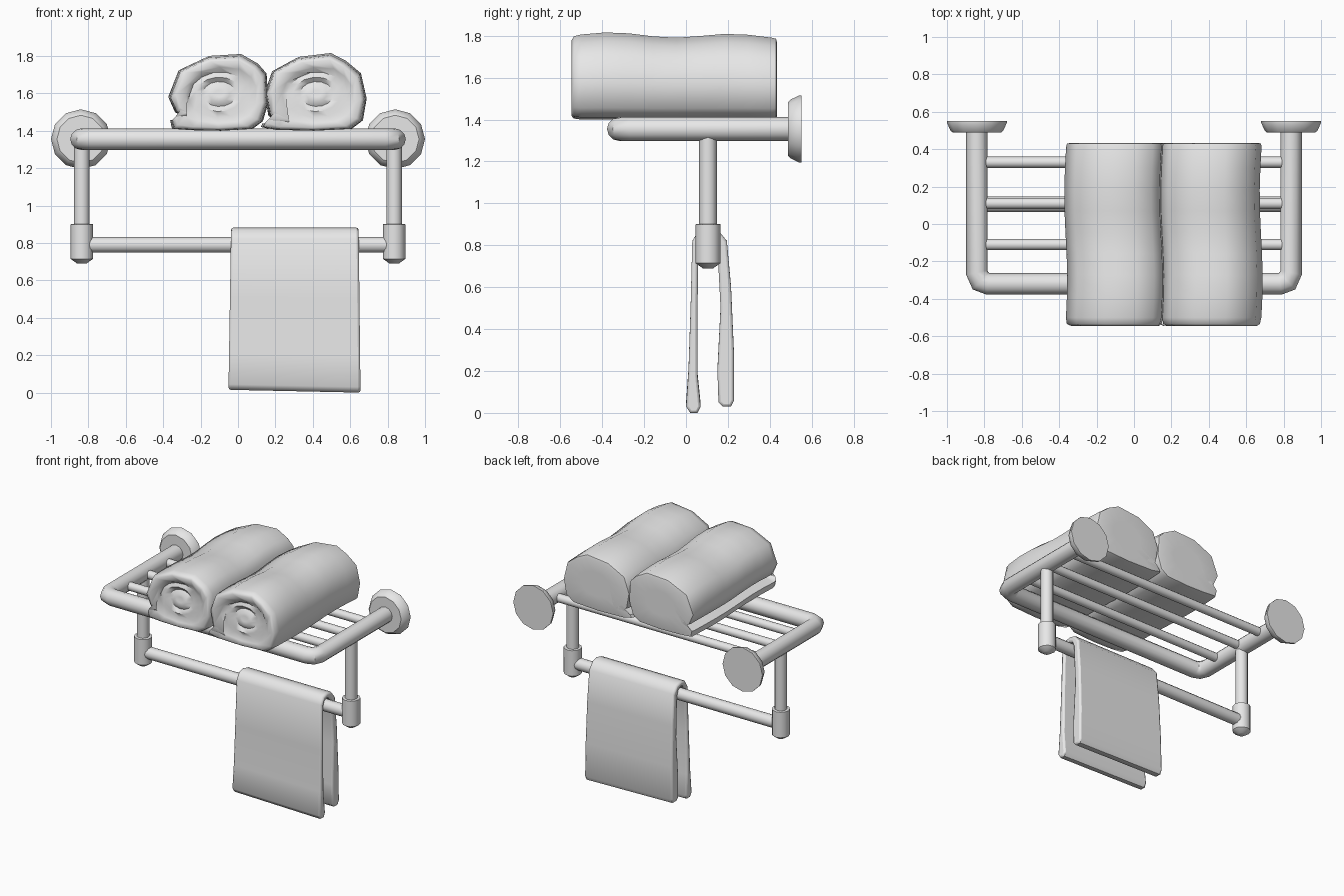
import bpy, bmesh, math
from mathutils import Vector

if "Cube" in bpy.data.objects:
    bpy.data.objects.remove(bpy.data.objects["Cube"])

grey = bpy.data.materials.new("light grey")
grey.diffuse_color = (0.8, 0.8, 0.8, 1)
grey.use_nodes = True
grey.node_tree.nodes["Principled BSDF"].inputs["Base Color"].default_value = grey.diffuse_color


def loft(name, rings, angle=40):
    """Skin a list of equal-length point rings and cap both ends."""
    bm = bmesh.new()
    loops = [[bm.verts.new(p) for p in ring] for ring in rings]
    for a, b in zip(loops, loops[1:]):
        n = len(a)
        for i in range(n):
            j = (i + 1) % n
            bm.faces.new((a[i], a[j], b[j], b[i]))
    bm.faces.new(loops[0][::-1])
    bm.faces.new(loops[-1])
    bmesh.ops.recalc_face_normals(bm, faces=bm.faces)
    mesh = bpy.data.meshes.new(name)
    bm.to_mesh(mesh)
    bm.free()
    ob = bpy.data.objects.new(name, mesh)
    bpy.context.collection.objects.link(ob)
    mesh.materials.append(grey)
    bpy.ops.object.select_all(action='DESELECT')
    bpy.context.view_layer.objects.active = ob
    ob.select_set(True)
    bpy.ops.object.shade_smooth_by_angle(angle=math.radians(angle))
    return ob


def tube(name, path, r, sides=12):
    """Mitred round tube along a horizontal path."""
    pts = [Vector(p) for p in path]
    up, rings = Vector((0, 0, 1)), []
    for i, p in enumerate(pts):
        d0 = (p - pts[i - 1]).normalized() if i else (pts[1] - p).normalized()
        d1 = (pts[i + 1] - p).normalized() if i < len(pts) - 1 else d0
        t = (d0 + d1).normalized()
        side = t.cross(up) / t.dot(d0)
        angles = [2 * math.pi * k / sides for k in range(sides)]
        rings.append([p + r * (side * math.cos(a) + up * math.sin(a)) for a in angles])
    return loft(name, rings)


def lathe(name, origin, profile, axis, sides=12):
    """Turn (radius, distance) pairs about the y or z axis."""
    rings = []
    for r, t in profile:
        ring = []
        for k in range(sides):
            a = 2 * math.pi * k / sides
            u, v = r * math.cos(a), r * math.sin(a)
            ring.append(Vector(origin) + Vector((u, t, v) if axis == 'y' else (u, v, t)))
        rings.append(ring)
    return loft(name, rings)


# Shelf frame: one bent tube, plus the three slats
Z = 1.355
half = [(0.84, 0.51), (0.84, -0.26), (0.82, -0.305), (0.78, -0.32)]
path = [(-x, y, Z) for x, y in half] + [(x, y, Z) for x, y in reversed(half)]
tube("shelf_frame", path, 0.057)
for i, y in enumerate((-0.11, 0.11, 0.33)):
    tube(f"shelf_slat_{i + 1}", [(-0.82, y, Z), (0.82, y, Z)], 0.03)

# Wall flanges, hanging posts and end sockets on both sides
for side, s in (("left", -1), ("right", 1)):
    lathe(f"wall_flange_{side}", (s * 0.84, 0, Z),
          [(0.128, 0.488), (0.14, 0.498), (0.16, 0.54), (0.16, 0.552)], 'y')
    lathe(f"post_{side}", (s * 0.835, 0.105, 0), [(0.042, 0.86), (0.042, 1.34)], 'z')
    lathe(f"socket_{side}", (s * 0.835, 0.105, 0),
          [(0.025, 0.69), (0.06, 0.715), (0.06, 0.90), (0.05, 0.902)], 'z')

# Lower towel bar
tube("towel_bar", [(-0.82, 0.105, 0.79), (0.82, 0.105, 0.79)], 0.042)

# Towel draped over the bar: (y, z) outline pulled along x
drape = [(0, 0.03), (0.02, 0), (0.055, 0), (0.07, 0.03), (0.055, 0.18), (0.055, 0.5),
         (0.06, 0.8), (0.075, 0.835), (0.105, 0.845), (0.135, 0.83), (0.15, 0.79),
         (0.165, 0.5), (0.15, 0.2), (0.155, 0.05), (0.175, 0.03), (0.215, 0.03),
         (0.23, 0.06), (0.228, 0.3), (0.215, 0.6), (0.195, 0.82), (0.155, 0.87),
         (0.105, 0.882), (0.06, 0.87), (0.03, 0.82), (0.022, 0.5), (0.012, 0.2)]
rings = []
for k in range(7):
    f = k / 6
    ring = []
    for y, z in drape:
        low = 1 - z / 0.882
        x0, x1 = -0.037 - 0.014 * low, 0.645 + 0.01 * low
        ring.append((x0 + (x1 - x0) * f, y, z + 0.015 * low * (1 - f)))
    rings.append(ring)
towel = loft("hanging_towel", rings, 60)
bevel = towel.modifiers.new("soft edges", 'BEVEL')
bevel.width, bevel.segments = 0.012, 2
bevel.limit_method, bevel.angle_limit = 'ANGLE', math.radians(65)

# Rolled towels: (x, z) outlines with a loose flap at the lower left
left_roll = [(-0.345, 1.41), (-0.25, 1.403), (-0.1, 1.4), (0.07, 1.41), (0.125, 1.45),
             (0.155, 1.55), (0.145, 1.7), (0.1, 1.75), (0.01, 1.8), (-0.16, 1.79),
             (-0.31, 1.72), (-0.365, 1.58), (-0.33, 1.5), (-0.28, 1.475), (-0.355, 1.455)]
right_roll = [(0.13, 1.42), (0.2, 1.405), (0.4, 1.4), (0.6, 1.41), (0.66, 1.455),
              (0.68, 1.57), (0.65, 1.7), (0.57, 1.765), (0.49, 1.805), (0.32, 1.785),
              (0.19, 1.715), (0.15, 1.6), (0.17, 1.48), (0.27, 1.43), (0.14, 1.44)]


def roll(name, outline, cx, cz):
    n = len(outline)

    def ring(y, scale, round_off=0.0, swirl=0.0):
        sway = 0.008 * math.sin(7 * y + 0.5)
        lift = 0.011 * math.cos(11 * (y + 0.35)) - 0.012 * (y + 0.35)
        pts = []
        for i, (x, z) in enumerate(outline):
            a = math.atan2(-0.19, -0.25) + 2 * math.pi * i / n
            ex, ez = cx + 0.25 * math.cos(a), cz - 0.01 + 0.185 * math.sin(a)
            px = x + (ex - x) * round_off
            pz = z + (ez - z) * round_off
            pz += lift * max(0, (pz - 1.41) / 0.39)
            pts.append((cx + (px - cx) * scale - sway, y + swirl * math.sin(a),
                        cz + (pz - cz) * scale))
        return pts

    # coiled front end, from the centre out to the rim
    front = [(-0.524, 0.1, 1, 0.004), (-0.526, 0.22, 1, 0.008), (-0.508, 0.36, 1, 0.008),
             (-0.528, 0.5, 1, 0.008), (-0.514, 0.66, 0.9, 0.006), (-0.536, 0.8, 0.5, 0.003)]
    # body and the plain back end
    body = [(-0.546, 0.92, 0.1, 0), (-0.535, 0.975, 0, 0), (-0.5, 1, 0, 0)]
    body += [(-0.5 + 0.114 * k, 1, 0, 0) for k in range(1, 9)]
    body += [(0.43, 0.985, 0, 0), (0.434, 0.93, 0.1, 0), (0.434, 0.5, 0.8, 0)]
    loft(name, [ring(*s) for s in front + body], 60)


roll("rolled_towel_left", left_roll, -0.1, 1.6)
roll("rolled_towel_right", right_roll, 0.42, 1.6)
